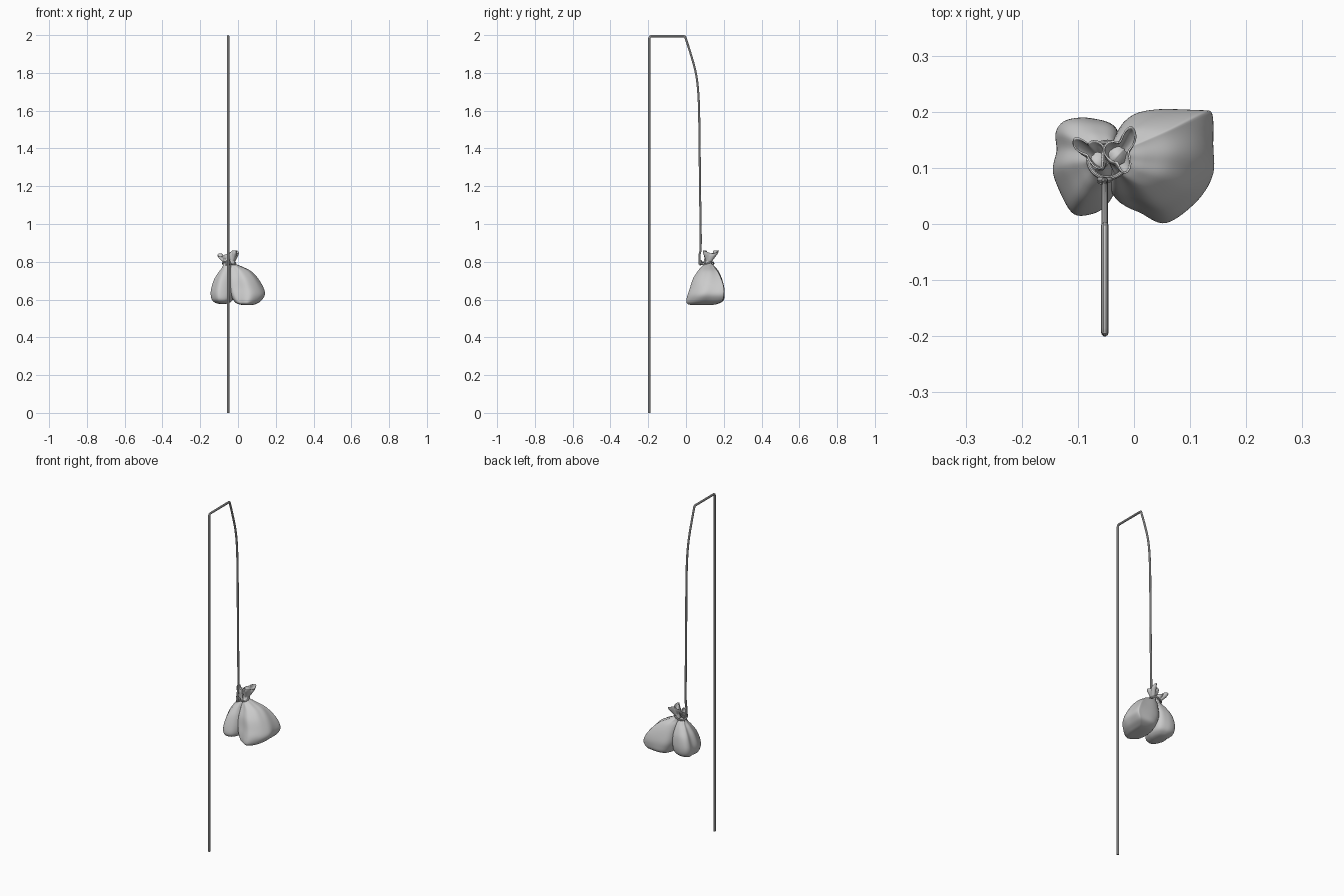
import bpy, bmesh
from math import sin, cos, pi, tau
from mathutils import Vector

if "Cube" in bpy.data.objects:
    bpy.data.objects.remove(bpy.data.objects["Cube"])

PX = -0.052  # x of pole and rope


def spline(pts, n, closed=False):
    """Catmull-Rom sampling of equal-length tuples, n samples per span."""
    m, out = len(pts), []
    pick = (lambda i: pts[i % m]) if closed else (lambda i: pts[max(0, min(m - 1, i))])
    for i in range(m if closed else m - 1):
        for k in range(n):
            t = k / n
            out.append([0.5 * (2 * b + (c - a) * t + (2 * a - 5 * b + 4 * c - d) * t * t
                        + (3 * b - a - 3 * c + d) * t ** 3)
                        for a, b, c, d in zip(*(pick(i + j) for j in (-1, 0, 1, 2)))])
    if not closed:
        out.append(list(pts[-1]))
    return out


def loft(name, rings, cap=False):
    bm = bmesh.new()
    loops = [[bm.verts.new(p) for p in r] for r in rings]
    n = len(loops[0])
    for a, b in zip(loops, loops[1:]):
        for i in range(n):
            bm.faces.new((a[i], a[(i + 1) % n], b[(i + 1) % n], b[i]))
    if cap:
        bm.faces.new(loops[0])
        bm.faces.new(loops[-1])
    bmesh.ops.recalc_face_normals(bm, faces=bm.faces)
    me = bpy.data.meshes.new(name)
    bm.to_mesh(me)
    bm.free()
    me.shade_smooth()
    ob = bpy.data.objects.new(name, me)
    bpy.context.collection.objects.link(ob)
    return ob


def tube(name, pts, r, closed=False):
    cu = bpy.data.curves.new(name, 'CURVE')
    cu.dimensions = '3D'
    cu.bevel_depth, cu.bevel_resolution, cu.use_fill_caps = r, 3, True
    sp = cu.splines.new('POLY')
    sp.points.add(len(pts) - 1)
    for p, co in zip(sp.points, pts):
        p.co = (*co, 1)
    sp.use_cyclic_u = closed
    ob = bpy.data.objects.new(name, cu)
    bpy.context.collection.objects.link(ob)
    bpy.ops.object.select_all(action='DESELECT')
    bpy.context.view_layer.objects.active = ob
    ob.select_set(True)
    bpy.ops.object.convert(target='MESH')
    bpy.ops.object.shade_smooth_by_angle()


def bag(name, outline, levels, phase):
    """levels: z, min x, max x, min y, max y from neck to base."""
    shape = [Vector(p) for p in spline(outline, 6, True)]
    rings, rows = [], spline(levels, 5)
    for k, (z, x0, x1, y0, y1) in enumerate(rows):
        u = k / (len(rows) - 1)
        mix = min(1, u * 2.2)                      # round neck to irregular belly
        fold = 0.05 * max(0, 1 - u * 1.8)
        ring = []
        for i, s in enumerate(shape):
            a = tau * i / len(shape)
            p = s.normalized().lerp(s, mix)
            p *= 1 + fold * cos(7 * a + phase) + 0.018 * sin(pi * u) * sin(5 * a + 6 * u + phase)
            ring.append(((x0 + x1) / 2 + p.x * (x1 - x0) / 2,
                         (y0 + y1) / 2 + p.y * (y1 - y0) / 2, z))
        rings.append(ring)
    loft(name, rings, True)


def ruffle(name, base, tip, rx, ry, turn, lobes, phase):
    """Crumpled open mouth of a bag above its tie."""
    rings, base, tip = [], Vector(base), Vector(tip)
    for k in range(13):
        t = k / 12
        c = base.lerp(tip, t)
        g = 0.3 + 0.7 * t ** 0.8 - 0.12 * max(0, t - 0.75) * 4
        ring = []
        for i in range(48):
            a = tau * i / 48
            w = 1 + 0.36 * t * cos(lobes * a + phase) + 0.12 * t * sin(5 * a)
            x, y = rx * g * w * cos(a), ry * g * w * sin(a)
            ring.append((c.x + x * cos(turn) - y * sin(turn),
                         c.y + x * sin(turn) + y * cos(turn),
                         c.z + 0.009 * t * sin(2 * a + phase)))
        rings.append(ring)
    ob = loft(name, rings)
    mod = ob.modifiers.new("thickness", 'SOLIDIFY')
    mod.thickness = 0.003


# Upright pole with its top arm
tube("pole", [(PX, -0.194, 0), (PX, -0.194, 1.983), (PX, -0.191, 1.991), (PX, -0.184, 1.994),
              (PX, -0.012, 1.994), (PX, -0.006, 1.992), (PX, -0.002, 1.985)], 0.0064)

# Hanging rope, slightly bowed
tube("rope", spline([(PX, -0.004, 1.990), (PX, 0.022, 1.91), (PX, 0.052, 1.80), (PX, 0.066, 1.68),
                     (PX, 0.071, 1.5), (PX, 0.074, 1.2), (PX, 0.078, 0.9), (PX, 0.071, 0.83),
                     (PX, 0.072, 0.785)], 5), 0.0058)

# Tie around the two necks, with knot and loose end
tube("tie_loop", [(-0.047 + 0.034 * cos(tau * i / 40), 0.114 + 0.032 * sin(tau * i / 40),
                   0.792 + 0.006 * sin(tau * i / 20)) for i in range(40)], 0.0042, True)
tube("knot", [(PX + 0.009 * cos(tau * i / 20), 0.079, 0.796 + 0.009 * sin(tau * i / 20))
              for i in range(20)], 0.005, True)
tube("loose_end", [(PX, 0.08, 0.80), (PX - 0.007, 0.074, 0.793), (PX - 0.01, 0.076, 0.78)], 0.004)

# Large bag
bag("large_bag",
    [(1, .25), (.97, .85), (.75, .98), (-.1, 1), (-.7, .75), (-1, 0), (-.9, -.65),
     (-.5, -.85), (.1, -1), (.67, -.7), (.95, -.25)],
    [(.82, -.045, -.012, .105, .138), (.792, -.046, -.015, .102, .136),
     (.774, -.042, .022, .082, .152), (.75, -.045, .068, .063, .172),
     (.71, -.046, .106, .038, .190), (.66, -.045, .135, .022, .203),
     (.625, -.037, .142, .010, .204), (.595, -.022, .124, .003, .197),
     (.579, -.005, .10, .006, .172), (.572, .02, .08, .025, .14), (.571, .045, .05, .08, .085)], 0.4)

# Small bag
bag("small_bag",
    [(1, 0), (.8, .75), (.1, 1), (-.6, .93), (-.93, .7), (-.88, .3), (-1, -.15),
     (-.7, -.65), (-.3, -1), (.35, -.9), (.8, -.5)],
    [(.815, -.078, -.046, .095, .128), (.788, -.078, -.045, .095, .128),
     (.766, -.085, -.033, .082, .146), (.74, -.105, -.028, .064, .165),
     (.70, -.128, -.022, .040, .183), (.645, -.144, -.02, .020, .19),
     (.605, -.141, -.025, .015, .182), (.586, -.126, -.04, .030, .16),
     (.578, -.105, -.06, .055, .13), (.577, -.085, -.08, .085, .09)], 2.0)

# Gathered mouths above the tie
ruffle("large_bag_mouth", (-.029, .12, .795), (-.022, .132, .852), .040, .026, 1.15, 3, 0.6)
ruffle("small_bag_mouth", (-.06, .112, .79), (-.077, .13, .835), .033, .016, -0.65, 3, 2.2)
